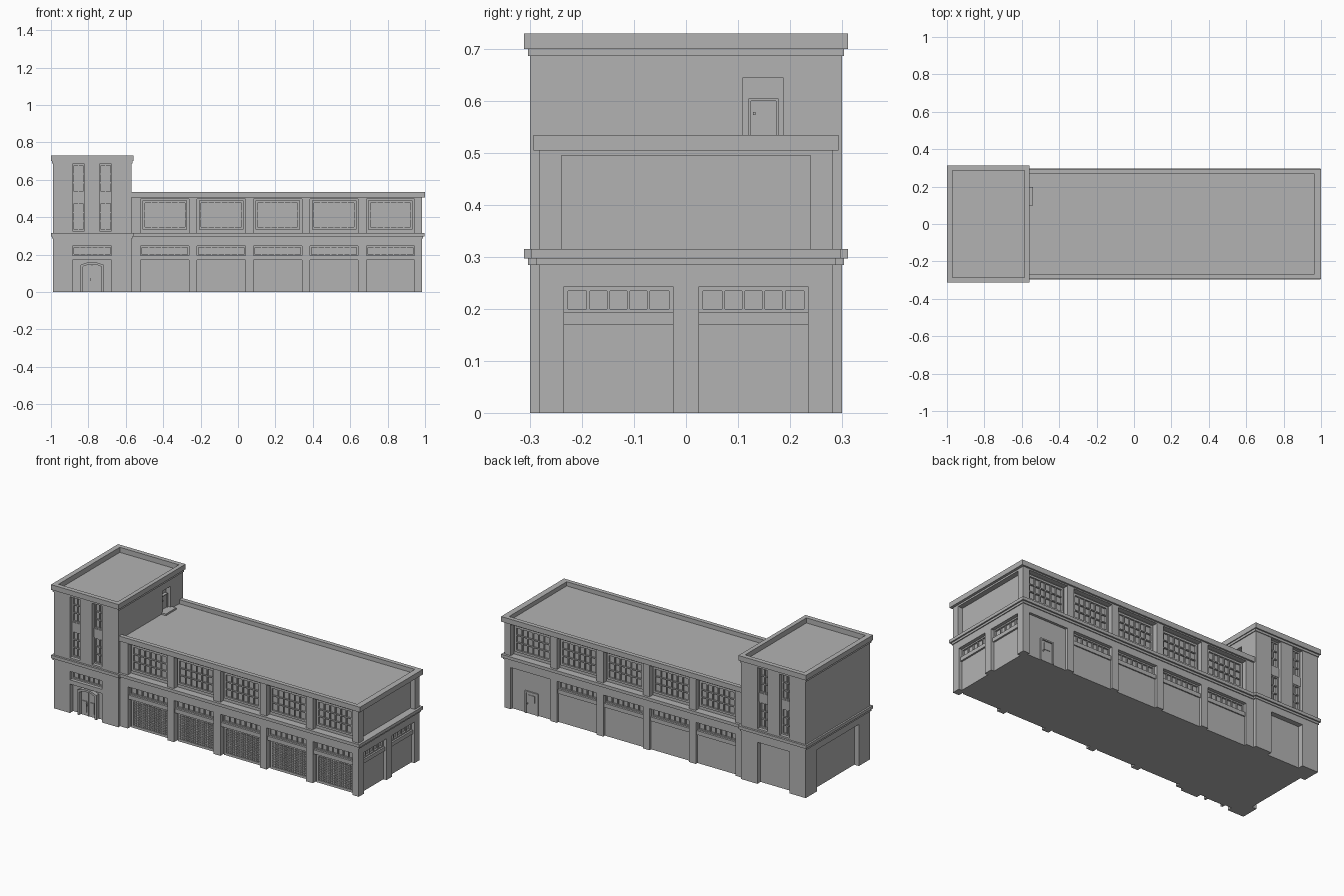
import bpy, bmesh

cube = bpy.data.objects.get("Cube")
if cube:
    bpy.data.objects.remove(cube, do_unlink=True)

concrete = bpy.data.materials.new("grey concrete")
concrete.use_nodes = True
GREY = (0.45, 0.45, 0.45, 1)
concrete.diffuse_color = GREY
concrete.node_tree.nodes["Principled BSDF"].inputs["Base Color"].default_value = GREY

# Facade coordinates: u runs along the wall, d is the distance outward
PLACE = {
    "front": lambda u, d, z: (u, -d, z),
    "back": lambda u, d, z: (u, d, z),
    "right": lambda u, d, z: (d, u, z),
    "left": lambda u, d, z: (-d, u, z),
}


def finish(name, bm):
    bmesh.ops.recalc_face_normals(bm, faces=bm.faces)
    mesh = bpy.data.meshes.new(name)
    bm.to_mesh(mesh)
    bm.free()
    mesh.materials.append(concrete)
    obj = bpy.data.objects.new(name, mesh)
    bpy.context.collection.objects.link(obj)


def add_prism(bm, side, outline, d0, d1):
    """Extrude a (u, z) outline from depth d0 to d1."""
    rings = [[bm.verts.new(PLACE[side](u, d, z)) for u, z in outline] for d in (d0, d1)]
    for ring in rings:
        bm.faces.new(ring)
    n = len(outline)
    for i in range(n):
        j = (i + 1) % n
        bm.faces.new((rings[0][i], rings[0][j], rings[1][j], rings[1][i]))


def boxes(name, side, items):
    """One object from boxes given as (u0, u1, d0, d1, z0, z1)."""
    bm = bmesh.new()
    for u0, u1, d0, d1, z0, z1 in items:
        add_prism(bm, side, [(u0, z0), (u1, z0), (u1, z1), (u0, z1)], d0, d1)
    finish(name, bm)


def facade(name, side, u0, u1, z1, d, holes, thick=0.03):
    """Wall with rectangular openings (u0, u1, z0, z1)."""
    us = sorted({u0, u1, *[h[0] for h in holes], *[h[1] for h in holes]})
    zs = sorted({0, z1, *[h[2] for h in holes], *[h[3] for h in holes]})
    bm = bmesh.new()
    for a, b in zip(us, us[1:]):
        for lo, hi in zip(zs, zs[1:]):
            u, z = (a + b) / 2, (lo + hi) / 2
            if any(h[0] < u < h[1] and h[2] < z < h[3] for h in holes):
                continue
            bm.faces.new([bm.verts.new(PLACE[side](p, d, q))
                          for p, q in ((a, lo), (b, lo), (b, hi), (a, hi))])
    bmesh.ops.remove_doubles(bm, verts=bm.verts, dist=0.0001)
    out = bmesh.ops.extrude_face_region(bm, geom=bm.faces[:], use_keep_orig=True)
    x, y, _ = PLACE[side](0, -thick, 0)
    bmesh.ops.translate(bm, vec=(x, y, 0),
                        verts=[v for v in out["geom"] if isinstance(v, bmesh.types.BMVert)])
    finish(name, bm)


def lattice(name, side, u0, u1, z0, z1, d, cols, rows, bar=0.006, rise=0.01, edge=0.012):
    """Border plus evenly spaced bars standing on the plane at depth d."""
    lo, top = d - 0.002, d + rise
    items = [(u0, u0 + edge, lo, top, z0, z1), (u1 - edge, u1, lo, top, z0, z1),
             (u0, u1, lo, top, z0, z0 + edge), (u0, u1, lo, top, z1 - edge, z1)]
    for i in range(1, cols):
        c = u0 + edge + (u1 - u0 - 2 * edge) * i / cols
        items.append((c - bar / 2, c + bar / 2, lo, top - 0.002, z0, z1))
    for i in range(1, rows):
        c = z0 + edge + (z1 - z0 - 2 * edge) * i / rows
        items.append((u0, u1, lo, top - 0.002, c - bar / 2, c + bar / 2))
    boxes(name, side, items)


def slab(name, x0, x1, y, z0, z1):
    boxes(name, "back", [(x0, x1, -y, y, z0, z1)])


# Long hall: core, moulding and parapet
slab("hall_core", -0.58, 0.955, 0.253, 0, 0.512)
slab("hall_belt_lower", -0.57, 0.99, 0.288, 0.285, 0.297)
slab("hall_belt_upper", -0.57, 0.998, 0.297, 0.297, 0.315)
boxes("hall_parapet", "back", [
    (-0.57, 1.0, 0.268, 0.293, 0.505, 0.535), (-0.57, 1.0, -0.293, -0.268, 0.505, 0.535),
    (0.965, 1.0, -0.268, 0.268, 0.505, 0.535)])

# Hall long walls with five bays on two floors
BAYS = [(-0.52 + 0.3015 * i, -0.262 + 0.3015 * i) for i in range(5)]
CORE = 0.253
for side in ("front", "back"):
    holes = [(a, b, lo, hi) for a, b in BAYS for lo, hi in ((0, 0.245), (0.315, 0.498))]
    facade(f"hall_{side}_wall", side, -0.57, 0.985, 0.51, 0.283, holes)
    for n, (a, b) in enumerate(BAYS, 1):
        lattice(f"{side}_upper_window_{n}", side, a + 0.01, b - 0.01, 0.335, 0.488, CORE, 6, 3)
        if side == "back" and n == 5:
            m = (a + b) / 2
            boxes("back_door_panel", side, [(a, b, CORE, 0.268, 0, 0.245)])
            boxes("back_door", side, [
                (m - 0.043, m - 0.035, 0.26, 0.276, 0, 0.13), (m + 0.035, m + 0.043, 0.26, 0.276, 0, 0.13),
                (m - 0.043, m + 0.043, 0.26, 0.276, 0.122, 0.13), (m - 0.033, m + 0.033, 0.26, 0.271, 0, 0.12),
                (m - 0.02, m + 0.02, 0.26, 0.274, 0.07, 0.11), (m + 0.024, m + 0.029, 0.26, 0.279, 0.055, 0.062)])
            continue
        lattice(f"{side}_transom_{n}", side, a, b, 0.193, 0.245, CORE, 7, 1, edge=0.008)
        boxes(f"{side}_lintel_{n}", side, [(a, b, CORE, 0.275, 0.17, 0.194)])
        if side == "front":
            lattice(f"grille_door_{n}", side, a + 0.008, b - 0.008, 0, 0.17, CORE, 18, 14,
                    bar=0.004, rise=0.007, edge=0.014)
        else:
            boxes(f"back_infill_{n}", side, [(a, b, CORE, 0.268, 0, 0.172)])

# Hall end wall with two doors below and a blank panel above
DOORS = [(-0.235, -0.025), (0.025, 0.235)]
facade("hall_end_wall", "right", -0.283, 0.283, 0.51, 0.985,
       [(a, b, 0, 0.243) for a, b in DOORS] + [(-0.24, 0.24, 0.315, 0.495)])
for n, (a, b) in enumerate(DOORS, 1):
    lattice(f"end_transom_{n}", "right", a, b, 0.192, 0.243, 0.955, 5, 1, edge=0.008)
    boxes(f"end_lintel_{n}", "right", [(a, b, 0.955, 0.975, 0.17, 0.193)])
    boxes(f"end_door_{n}", "right", [(a, b, 0.954, 0.965, 0, 0.171)])

# Tower: core, mouldings and parapet
slab("tower_core", -0.96, -0.60, 0.27, 0, 0.702)
slab("tower_belt_lower", -0.995, -0.565, 0.304, 0.285, 0.297)
slab("tower_belt_upper", -1.0, -0.56, 0.312, 0.297, 0.315)
for name, x0, x1, y, z0, z1 in (("tower_coping_lower", -0.995, -0.565, 0.304, 0.687, 0.7),
                                ("tower_parapet", -1.0, -0.56, 0.312, 0.7, 0.73)):
    boxes(name, "back", [
        (x0, x1, 0.285, y, z0, z1), (x0, x1, -y, -0.285, z0, z1),
        (x0, -0.97, -0.285, 0.285, z0, z1), (-0.585, x1, -0.285, 0.285, z0, z1)])

# Tower walls
SLOTS = [(-0.885, -0.82), (-0.74, -0.675)]
tall = [(a, b, 0.325, 0.685) for a, b in SLOTS]
E0, E1 = -0.885, -0.675
facade("tower_front_wall", "front", -0.99, -0.57, 0.7, 0.3,
       tall + [(E0, E1, 0.195, 0.245), (E0, E1, 0, 0.17)])
facade("tower_back_wall", "back", -0.99, -0.57, 0.7, 0.3, tall + [(E0, E1, 0, 0.245)])
facade("tower_left_wall", "left", -0.3, 0.3, 0.7, 0.99, [(-0.195, 0.195, 0, 0.245)])
facade("tower_right_wall", "right", -0.3, 0.3, 0.7, -0.57, [(0.11, 0.187, 0.512, 0.645)])

# Tall slot windows with a spandrel between the floors
for side in ("front", "back"):
    for n, (a, b) in enumerate(SLOTS, 1):
        for level, z0, z1 in (("lower", 0.325, 0.48), ("upper", 0.53, 0.685)):
            lattice(f"tower_{side}_{level}_window_{n}", side, a, b, z0, z1, 0.27, 2, 3, edge=0.008)
        boxes(f"tower_{side}_spandrel_{n}", side, [(a, b, 0.268, 0.283, 0.479, 0.531)])

# Main entrance with peaked surround
lattice("entrance_transom", "front", E0, E1, 0.195, 0.245, 0.27, 6, 1, edge=0.008)


def peaked(half, shoulder, peak, base=0.0):
    c = -0.78
    return [(c - half, base), (c + half, base), (c + half, shoulder),
            (c + half * 0.4, peak), (c - half * 0.4, peak), (c - half, shoulder)]


bm = bmesh.new()
outer, inner = peaked(0.062, 0.145, 0.158), peaked(0.05, 0.136, 0.147)
for i in range(1, 6):
    j = (i + 1) % 6
    add_prism(bm, "front", [outer[i], outer[j], inner[j], inner[i]], 0.268, 0.293)
finish("entrance_surround", bm)
bm = bmesh.new()
add_prism(bm, "front", peaked(0.048, 0.134, 0.145), 0.268, 0.276)
finish("entrance_door", bm)
boxes("entrance_door_details", "front", [
    (-0.782, -0.778, 0.27, 0.28, 0, 0.145), (-0.768, -0.742, 0.27, 0.281, 0.02, 0.085),
    (-0.818, -0.792, 0.27, 0.281, 0.02, 0.085), (-0.789, -0.785, 0.27, 0.288, 0.06, 0.075)])

# Roof access door with landing
boxes("roof_door_and_landing", "right", [
    (0.125, 0.173, -0.605, -0.588, 0.512, 0.6), (0.12, 0.125, -0.605, -0.582, 0.512, 0.605),
    (0.173, 0.178, -0.605, -0.582, 0.512, 0.605), (0.12, 0.178, -0.605, -0.582, 0.6, 0.605),
    (0.129, 0.134, -0.59, -0.58, 0.573, 0.579), (0.1, 0.197, -0.61, -0.54, 0.505, 0.522)])
